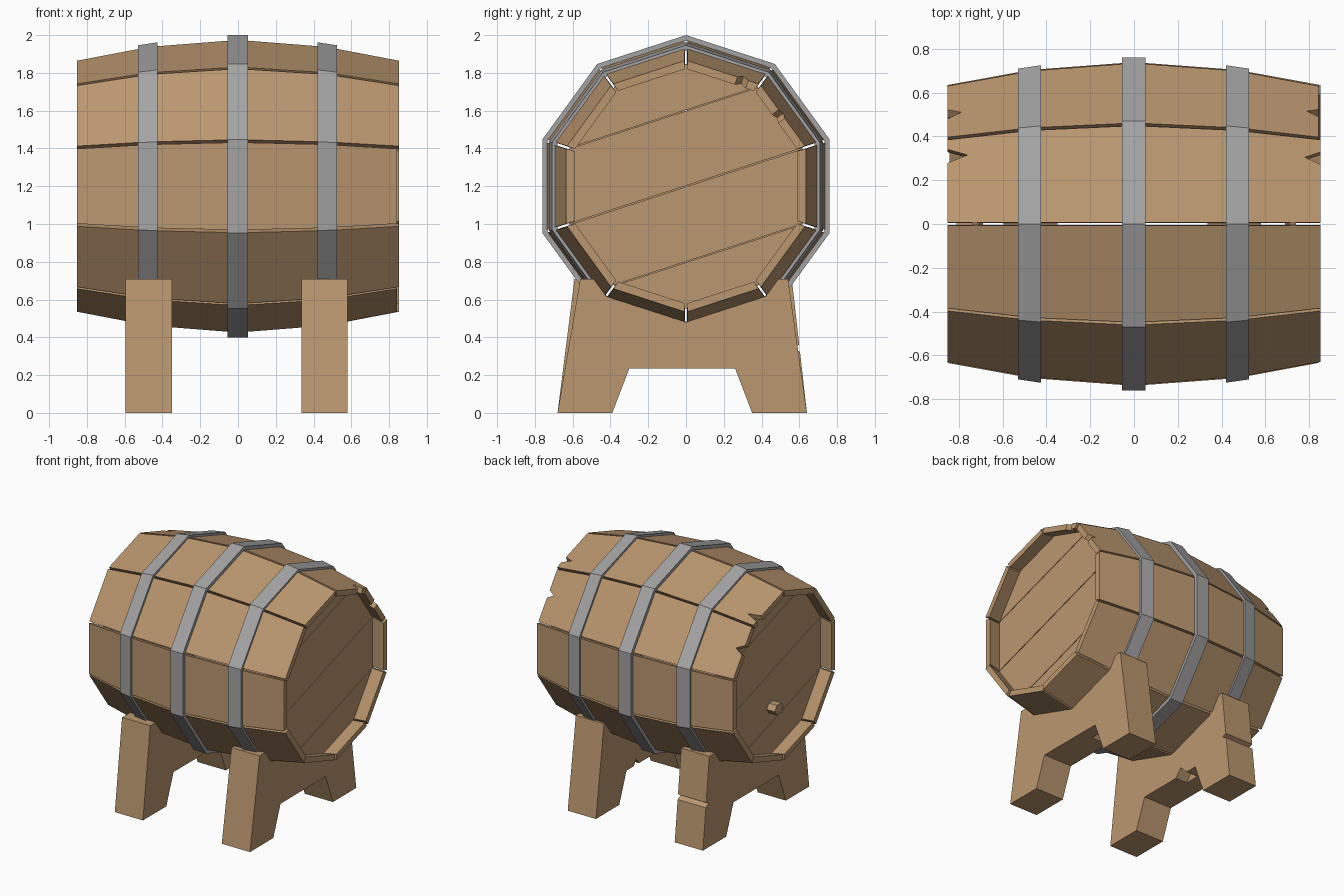
import bpy, bmesh, math, random

if "Cube" in bpy.data.objects:
    bpy.data.objects.remove(bpy.data.objects["Cube"])

random.seed(4)
CZ = 1.2                      # barrel axis height
C18, S18 = math.cos(math.pi / 10), math.sin(math.pi / 10)


def material(name, rgb):
    m = bpy.data.materials.new(name)
    m.diffuse_color = (*rgb, 1)
    m.use_nodes = True
    m.node_tree.nodes["Principled BSDF"].inputs["Base Color"].default_value = m.diffuse_color
    return m


WOOD = material("wood", (0.495, 0.31, 0.16))
IRON = material("iron grey", (0.37, 0.37, 0.37))


def loft(name, rings, mat, closed=False):
    """Join rings of equal point count; cap the ends, or close into a loop."""
    bm = bmesh.new()
    vs = [[bm.verts.new(p) for p in r] for r in rings]
    n = len(rings[0])
    pairs = list(zip(vs, vs[1:])) + ([(vs[-1], vs[0])] if closed else [])
    for a, b in pairs:
        for i in range(n):
            j = (i + 1) % n
            bm.faces.new((a[i], a[j], b[j], b[i]))
    if not closed:
        bm.faces.new(vs[0])
        bm.faces.new(vs[-1])
    bmesh.ops.recalc_face_normals(bm, faces=bm.faces)
    me = bpy.data.meshes.new(name)
    bm.to_mesh(me)
    bm.free()
    me.materials.append(mat)
    ob = bpy.data.objects.new(name, me)
    bpy.context.collection.objects.link(ob)
    return ob


def prism(name, pts, x0, x1, mat=WOOD):
    return loft(name, [[(x, y, z) for y, z in pts] for x in (x0, x1)], mat)


def chip(ob, rings):
    """Cut a chip out of a part with a lofted cutter."""
    cut = loft("cutter", rings, WOOD)
    cut.hide_render = True
    mod = ob.modifiers.new("chip", 'BOOLEAN')
    mod.operation, mod.solver, mod.object = 'DIFFERENCE', 'EXACT', cut
    dg = bpy.context.evaluated_depsgraph_get()
    me = bpy.data.meshes.new_from_object(ob.evaluated_get(dg))
    ob.modifiers.clear()
    ob.data = me
    bpy.data.objects.remove(cut)


def polar(x, r, u, ang):
    """Point at distance r along the stave normal and u along its tangent."""
    c, s = math.cos(ang), math.sin(ang)
    return (x, r * c - u * s, CZ + r * s + u * c)


# Staves: ten boards with open gaps, bulging in the middle
def stave(k):
    ang = math.radians(36 * k)
    e0, e1 = (0.852 - random.choice((0, 0, 0.01)) for _ in range(2))
    rings = []
    for x, R in ((-e0, .667), (-.47, .74), (0, .777), (.47, .74), (e1, .667)):
        a, h = R * C18, R * S18 - .008
        a2, h2 = (R - .045) * C18, (R - .045) * S18 - .006
        sec = [(a2, h2), (a, h), (a, -h), (a2, -h2)]
        rings.append([polar(x, r, u, ang) for r, u in sec])
    return loft("stave_%d" % k, rings, WOOD)


staves = [stave(k) for k in range(10)]

# Broken notches at the ends of the two upper back staves
for k, end, u, w, depth in ((1, 1, 0, .06, .06), (1, -1, .01, .065, .06),
                            (2, 1, -.12, .05, .07), (2, -1, -.13, .05, .09)):
    ang = math.radians(36 * k)
    tri = [(.85 - depth, .01), (.9, -w * .8), (.9, w * 1.2)]
    chip(staves[k], [[polar(end * x, r, u + t, ang) for x, t in tri]
                     for r in (.5, .8)])


# Iron hoops
def hoop(name, x0, x1, r0, r1, thick=.03):
    sec = [(x0, r0), (x1, r1), (x1, r1 - thick), (x0, r0 - thick)]
    rings = [[(x, r * math.cos(a), CZ + r * math.sin(a)) for x, r in sec]
             for a in (math.radians(18 + 36 * k) for k in range(10))]
    loft(name, rings, IRON, closed=True)


hoop("hoop_middle", -.055, .053, .8, .8)
hoop("hoop_left", -.53, -.425, .746, .762)
hoop("hoop_right", .42, .525, .762, .746)

# Lids: four slanted planks in each recessed end
tilt = math.radians(18)
for side, s in (("right", 1), ("left", -1)):
    for i, degs in enumerate(((36, 72, 108, 144), (0, 36, 144, 180),
                              (180, 216, 324, 360), (216, 252, 288, 324))):
        raw = [(.65 * math.cos(math.radians(d)), .65 * math.sin(math.radians(d)))
               for d in degs]
        mid = (max(v for _, v in raw) + min(v for _, v in raw)) / 2
        pts = []
        for u, v in raw:
            v = mid + (v - mid) * .985
            pts.append((s * (u * math.cos(tilt) - v * math.sin(tilt)),
                        CZ + u * math.sin(tilt) + v * math.cos(tilt)))
        prism("lid_plank_%s_%d" % (side, i), pts, s * .69, s * .74)

# Bung in the left lid
hexa = [(.055 * math.cos(math.pi * i / 3), .925 + .045 * math.sin(math.pi * i / 3))
        for i in range(6)]
prism("bung", hexa, -.72, -.81)

# Trestles under each end, with a saddle that follows the barrel
profile = [(-.68, 0), (-.39, 0), (-.30, .235), (.26, .235), (.35, 0), (.64, 0)]
saddle = [(.49, .71), (.423, .617), (0, .48), (-.423, .617), (-.49, .71)]
for side, x0, x1, yl, yr in (("left", -.595, -.35, -.59, .56),
                             ("right", .335, .58, -.56, .54)):
    ob = prism("trestle_" + side, profile + [(yr, .71)] + saddle + [(yl, .71)], x0, x1)
    if side == "left":
        # split across the outer face of the back leg, chip in the arch
        chip(ob, [[(x, y, z) for y, z in ((.565, .345), (.66, .29), (.66, .39))]
                  for x in (-.7, -.2)])
        chip(ob, [[(x, y, z) for y, z in ((.02, .2), (.10, .30), (.20, .2))]
                  for x in (-.45, -.2)])
    else:
        chip(ob, [[(x, y, z) for y, z in ((.08, .2), (.14, .28), (.19, .2))]
                  for x in (.2, .48)])
